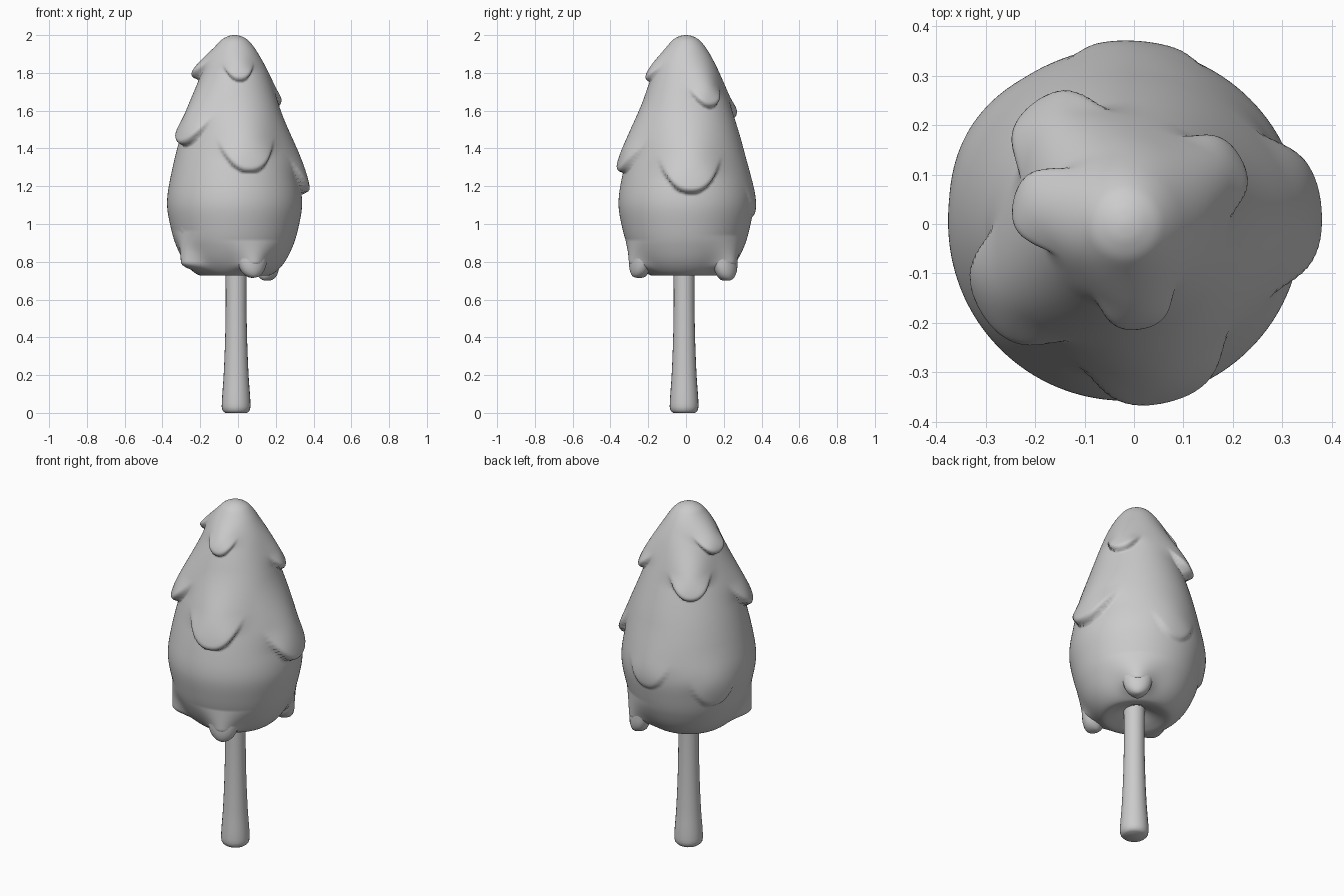
import bpy, bmesh, math

cube = bpy.data.objects.get("Cube")
if cube:
    bpy.data.objects.remove(cube, do_unlink=True)

grey = bpy.data.materials.new("plain_grey")
grey.use_nodes = True
colour = (0.6, 0.6, 0.6, 1)
grey.diffuse_color = colour
grey.node_tree.nodes["Principled BSDF"].inputs["Base Color"].default_value = colour

AXIS = (-0.018, 0, 0)


def skin(name, rings, centre):
    """Bridge a list of point rings into a closed smooth mesh."""
    bm = bmesh.new()
    loops = [[bm.verts.new(p) for p in ring] for ring in rings]
    n = len(loops[0])
    for a, b in zip(loops, loops[1:]):
        for i in range(n):
            j = (i + 1) % n
            bm.faces.new((a[i], a[j], b[j], b[i]))
    bm.faces.new(loops[0])
    bm.faces.new(loops[-1])
    bmesh.ops.recalc_face_normals(bm, faces=bm.faces)
    for f in bm.faces:
        f.smooth = True
    mesh = bpy.data.meshes.new(name)
    bm.to_mesh(mesh)
    bm.free()
    mesh.materials.append(grey)
    obj = bpy.data.objects.new(name, mesh)
    bpy.context.collection.objects.link(obj)
    obj.location = centre


def polar(r, a, z):
    return (r * math.cos(a), r * math.sin(a), z)


def smooth(t):
    t = min(1, max(0, t))
    return t * t * (3 - 2 * t)


def spline(points, spacing):
    """Sample a smooth curve through profile points at an even spacing."""
    out = []
    for i in range(len(points) - 1):
        p0, p1 = points[max(i - 1, 0)], points[i]
        p2, p3 = points[i + 1], points[min(i + 2, len(points) - 1)]
        span = math.dist(p1, p2)
        before, after = math.dist(p0, p1) or span, math.dist(p2, p3) or span
        count = max(2, round(span / spacing))
        for k in range(count):
            t = k / count
            h = smooth(t)
            value = []
            for c in range(2):
                m1 = (p2[c] - p0[c]) / (before + span) * span
                m2 = (p3[c] - p1[c]) / (span + after) * span
                value.append((1 - h) * p1[c] + h * p2[c]
                             + t * (1 - t) ** 2 * m1 - t * t * (1 - t) * m2)
            out.append(value)
    return out + [list(points[-1])]


# Crown outline: rounded cone, widest below the middle, hollowed under
crown_profile = [(0.04, 0.78), (0.12, 0.74), (0.185, 0.728), (0.255, 0.785), (0.311, 0.89),
                 (0.342, 1.0), (0.357, 1.1), (0.348, 1.2), (0.304, 1.4), (0.244, 1.6),
                 (0.174, 1.8), (0.126, 1.9), (0.075, 1.97), (0.035, 1.994), (0.006, 2.0)]

# Leaf lobes: angle, tip height, half width, length, raise
lobes = [
    (-82, 1.755, 0.075, 0.2, 0.035),   # upper front
    (168, 1.765, 0.08, 0.2, 0.055),    # upper right
    (30, 1.615, 0.085, 0.3, 0.04),     # upper left
    (212, 1.415, 0.125, 0.4, 0.05),    # middle right
    (127, 1.545, 0.1, 0.34, 0.055),    # middle back
    (-77, 1.27, 0.14, 0.42, 0.043),    # middle front
    (4, 1.16, 0.15, 0.46, 0.049),      # middle left
    (86, 1.04, 0.125, 0.36, 0.014),    # lower back
    (148, 0.95, 0.125, 0.34, 0.016),   # lower back right
]

# Drips hanging from the lower rim: angle, tip height, half width, length, reach
drips = {
    "drip_back_left": (51, 0.7, 0.088, 0.34, 0.328),
    "drip_front": (-69, 0.715, 0.095, 0.34, 0.32),
    "drip_right": (214, 0.79, 0.085, 0.3, 0.334),
}


def offset(angle, centre, r):
    turn = (angle - math.radians(centre) + math.pi) % math.tau - math.pi
    return abs(turn) * r


def lobe_raise(angle, r, z):
    """Leaf layer height: sharp rounded lip at the tip, melting into the crown above."""
    total = 0
    for centre, tip, width, length, height in lobes:
        side = offset(angle, centre, r) / width
        rise = z - tip
        if side > 3 or not 0 < rise < length:
            continue
        above = rise - 0.9 * width * side ** 2.4
        lip = math.sqrt(1 - max(0, 1 - max(0, above) / 0.035) ** 2)
        lip *= math.exp(-0.6 * side ** 4)
        melt = smooth((rise - 0.45 * width) / width)
        shape = lip + (math.exp(-1.1 * side * side) - lip) * melt
        fade = 1 - smooth((rise - 0.04) / (length - 0.04))
        total += (height * fade * shape) ** 2
    return math.sqrt(total)


def root_raise(angle, r, z):
    """Soft ridges on the lower crown that the drips flow out of."""
    best = 0
    rim = smooth((r - 0.185) / 0.07) * smooth((z - 0.72) / 0.08)
    for centre, tip, width, length, reach in drips.values():
        spread = width * (0.75 + 0.9 * smooth((z - tip - 0.06) / 0.22))
        side = offset(angle, centre, r) / spread
        best = max(best, max(0, reach - r) * rim * math.exp(-side * side))
    return best


# Crown with its overlapping leaf layers
SIDES = 160
crown = []
for r, z in spline(crown_profile, 0.009):
    ring = []
    for i in range(SIDES):
        a = math.tau * i / SIDES
        swell = lobe_raise(a, r, z)
        if z < 1.0:
            swell += root_raise(a, r, z)
        ring.append(polar(r + swell, a, z))
    crown.append(ring)
skin("crown", crown, AXIS)

# Trunk: slim stem flaring at the foot
trunk_profile = [(0.058, 0), (0.073, 0.015), (0.076, 0.05), (0.066, 0.2),
                 (0.058, 0.4), (0.055, 0.6), (0.057, 0.82)]
trunk = [[polar(r, math.tau * i / 24, z) for i in range(24)]
         for r, z in spline(trunk_profile, 0.03)]
skin("trunk", trunk, (-0.01, -0.01, 0))


def crown_radius(z):
    z = max(z, 0.89)
    for (r0, z0), (r1, z1) in zip(crown_profile, crown_profile[1:]):
        if z0 <= z <= z1:
            return r0 + (r1 - r0) * (z - z0) / (z1 - z0)


def drip(name, angle, tip, half_width, length, reach, depth=0.055):
    """Hanging tongue, broad where it leaves the crown and rounded at the tip."""
    rings, steps, sides = [], 28, 24
    cap = half_width / length
    for k in range(steps + 1):
        t = math.sin(0.5 * math.pi * k / steps)
        z = tip + length * (1 - t)
        outer = crown_radius(z) - 0.008 * (1 - t) + (reach - crown_radius(tip)) * smooth(t)
        u = max(0, (t - 1 + cap) / cap)
        end = math.sqrt(max(0.0004, 1 - u * u))
        w = half_width * (1.8 - 0.8 * smooth(t * 1.15)) * end
        d = depth * math.sqrt(end)
        ring = []
        for i in range(sides):
            q = math.tau * i / sides
            r = outer - depth + d * math.sin(q)
            ring.append(polar(r, math.radians(angle) + w * math.cos(q) / outer, z))
        rings.append(ring)
    skin(name, rings, AXIS)


for name, values in drips.items():
    drip(name, *values)
